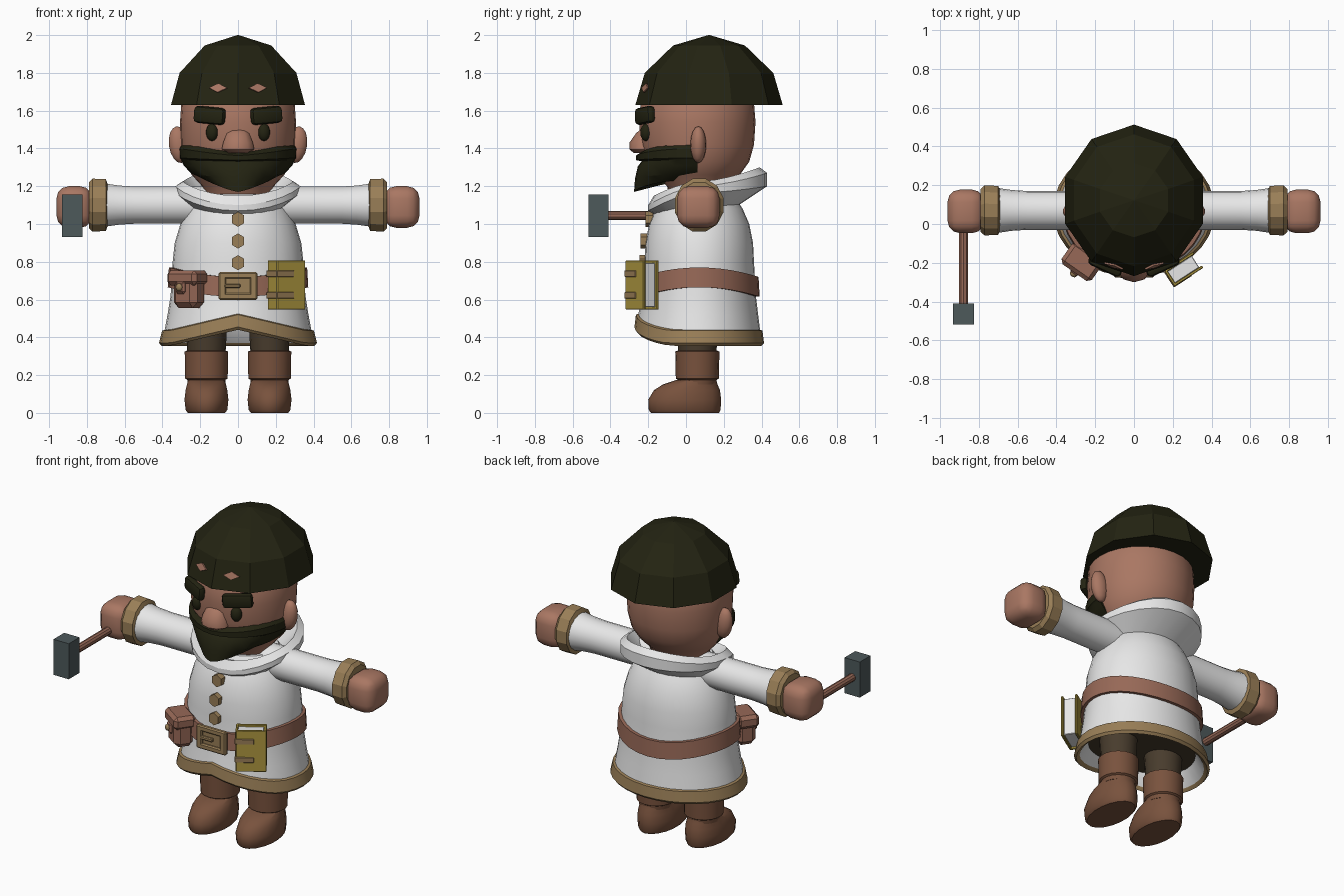
import bpy, bmesh, math
from math import sin, cos, pi, radians
from mathutils import Matrix, Vector, Euler

if "Cube" in bpy.data.objects:
    bpy.data.objects.remove(bpy.data.objects["Cube"])


def material(name, col):
    m = bpy.data.materials.new(name)
    m.diffuse_color = (*col, 1)
    m.use_nodes = True
    m.node_tree.nodes["Principled BSDF"].inputs["Base Color"].default_value = m.diffuse_color
    return m


HAIR = material("dark_hair", (0.017, 0.017, 0.006))
SKIN = material("skin", (0.40, 0.185, 0.125))
LEATHER = material("belt_leather", (0.31, 0.14, 0.095))
BOOT = material("boot_brown", (0.19, 0.085, 0.047))
TAN = material("tan_trim", (0.32, 0.21, 0.095))
WHITE = material("white_cloth", (0.80, 0.80, 0.80))
YELLOW = material("book_yellow", (0.42, 0.31, 0.05))
STEEL = material("steel", (0.075, 0.10, 0.105))
TROUSER = material("dark_trousers", (0.065, 0.045, 0.026))


def finish(name, bm, mats, smooth=35, matrix=None):
    bmesh.ops.recalc_face_normals(bm, faces=bm.faces)
    if matrix:
        bm.transform(matrix)
    me = bpy.data.meshes.new(name)
    bm.to_mesh(me)
    bm.free()
    for m in mats:
        me.materials.append(m)
    ob = bpy.data.objects.new(name, me)
    bpy.context.collection.objects.link(ob)
    if smooth:
        bpy.ops.object.select_all(action='DESELECT')
        ob.select_set(True)
        bpy.context.view_layer.objects.active = ob
        bpy.ops.object.shade_smooth_by_angle(angle=radians(smooth))
    return ob


def loft(name, rings, mats, bands=None, smooth=35, matrix=None, caps=(0, 0)):
    """Skin a list of point rings; bands gives a material slot per strip."""
    bm = bmesh.new()
    vs = [[bm.verts.new(p) for p in r] for r in rings]
    n = len(vs[0])
    for k in range(len(vs) - 1):
        for i in range(n):
            j = (i + 1) % n
            f = bm.faces.new((vs[k][i], vs[k][j], vs[k + 1][j], vs[k + 1][i]))
            f.material_index = bands[k] if bands else 0
    for r, slot in zip((vs[0], vs[-1]), caps):
        bm.faces.new(r).material_index = slot
    return finish(name, bm, mats, smooth, matrix)


def ring(z, rx, ry, cx=0, cy=0.0, n=20, start=pi / 2):
    return [(cx + rx * cos(start + 2 * pi * i / n), cy + ry * sin(start + 2 * pi * i / n), z)
            for i in range(n)]


def place(loc, rot=(0, 0, 0)):
    return Matrix.Translation(loc) @ Euler([radians(a) for a in rot]).to_matrix().to_4x4()


def box(name, size, loc, mat, rot=(0, 0, 0), bevel=0, seg=1, smooth=0):
    bm = bmesh.new()
    bmesh.ops.create_cube(bm, size=1)
    bmesh.ops.scale(bm, vec=size, verts=bm.verts)
    if bevel:
        bmesh.ops.bevel(bm, geom=bm.edges[:], offset=bevel, segments=seg, profile=0.5, affect='EDGES')
    return finish(name, bm, [mat], smooth, place(loc, rot))


def ball(name, size, loc, mat, rot=(0, 0, 0)):
    bm = bmesh.new()
    bmesh.ops.create_uvsphere(bm, u_segments=14, v_segments=8, radius=1)
    bmesh.ops.scale(bm, vec=size, verts=bm.verts)
    return finish(name, bm, [mat], 40, place(loc, rot))


def prism(name, n, rx, rz, depth, loc, mat, rot=(0, 0, 0)):
    """Flat-sided plug facing -y."""
    m = place(loc, rot) @ Matrix.Rotation(pi / 2, 4, 'X')
    return loft(name, [ring(-depth / 2, rx, rz, n=n), ring(depth / 2, rx, rz, n=n)], [mat], smooth=0, matrix=m)


CY = 0.07

# Coat with a peaked front hem, hollow underneath
coat = [(0.45, 0.33, 0.27, 0.6), (0.37, 0.385, 0.31, 1), (0.355, 0.405, 0.33, 1), (0.37, 0.418, 0.343, 1),
        (0.435, 0.402, 0.335, 1), (0.44, 0.388, 0.322, 1), (0.52, 0.373, 0.312, 0.6), (0.62, 0.357, 0.30, 0.2),
        (0.80, 0.346, 0.29, 0), (0.90, 0.335, 0.285, 0), (1.0, 0.305, 0.265, 0), (1.08, 0.265, 0.23, 0),
        (1.16, 0.20, 0.18, 0)]
rings = []
for z, rx, ry, w in coat:
    rings.append([(x, y, z + (0.085 * w * max(0, 1 - abs(x) / 0.36) if y < CY else 0))
                  for x, y, z in ring(z, rx, ry, cy=CY, n=32)])
loft("coat", rings, [WHITE, TAN, TROUSER], [0, 1, 1, 1, 1] + [0] * 7, caps=(2, 0))

# Belt rising over the hips
rings = []
for z, r in ((0.615, 0.34), (0.615, 0.372), (0.72, 0.366), (0.72, 0.33)):
    rings.append([(x, y, z + 0.05 * (x / r) ** 2) for x, y, z in ring(z, r, r - 0.052, cy=CY, n=32)])
loft("belt", rings, [LEATHER])

# Buckle frame and prong
for sz in (-1, 1):
    box("buckle_bar", (0.205, 0.03, 0.035), (0, -0.26, 0.672 + sz * 0.056), TAN, bevel=0.007)
for sx in (-1, 1):
    box("buckle_side", (0.04, 0.03, 0.14), (sx * 0.083, -0.26, 0.672), TAN, bevel=0.007)
box("buckle_plate", (0.15, 0.02, 0.1), (0, -0.25, 0.672), TAN)
box("buckle_prong", (0.085, 0.02, 0.022), (-0.03, -0.268, 0.672), TAN, bevel=0.005)

# Coat buttons
for z, y in ((0.795, -0.225), (0.91, -0.22), (1.025, -0.195)):
    prism("coat_button", 6, 0.038, 0.04, 0.04, (0, y, z), TAN)

# Hood collar: tilted bowl, high at the back
hood = [(0.24, -0.15, 0.22, 1.04, 1.08, 1.06), (0.33, -0.20, 0.43, 1.07, 1.165, 1.20),
        (0.33, -0.20, 0.43, 1.10, 1.20, 1.27), (0.29, -0.17, 0.39, 1.15, 1.225, 1.30),
        (0.20, -0.09, 0.26, 1.12, 1.13, 1.14)]
rings = []
for rx, yf, yb, zf, zs, zb in hood:
    pts = []
    for c, s, _ in ring(0, 1, 1, n=24):
        end, ry = (zf, CY - yf) if s < 0 else (zb, yb - CY)
        pts.append((rx * c, CY + ry * s, zs + (end - zs) * abs(s) ** 1.6))
    rings.append(pts)
loft("hood", rings, [WHITE], smooth=30)

# Head
head = [(1.08, 0.15, 0.13), (1.2, 0.19, 0.16), (1.26, 0.245, 0.225), (1.33, 0.285, 0.275), (1.42, 0.303, 0.3),
        (1.54, 0.307, 0.308), (1.64, 0.30, 0.30), (1.76, 0.24, 0.24)]
loft("head", [ring(z, a, b, cy=0.06, n=28) for z, a, b in head], [SKIN], smooth=50)

# Ten-sided hair dome
dome = [(1.63, 0.373, 0.39), (1.80, 0.325, 0.34), (1.945, 0.185, 0.19), (2.0, 0.004, 0.004)]
loft("hair", [ring(z, a, b, cy=0.122, n=10) for z, a, b in dome], [HAIR], smooth=0)

# Nose
nose = [(1.375, 0.05, 0.05), (1.395, 0.09, 0.075), (1.43, 0.083, 0.075), (1.48, 0.062, 0.04), (1.505, 0.035, 0.01)]
loft("nose", [ring(z, a, b, cy=-0.225, n=10) for z, a, b in nose], [SKIN], smooth=45)

# Beard and moustache with a mouth crease
beard = [(1.375, 1.43, 0.295, 0.30), (1.362, 1.40, 0.312, 0.325), (1.338, 1.35, 0.31, 0.325),
         (1.332, 1.34, 0.302, 0.295), (1.305, 1.31, 0.288, 0.315), (1.24, 1.265, 0.245, 0.33),
         (1.17, 1.235, 0.18, 0.335), (1.20, 1.25, 0.14, 0.22)]
rings = []
for zc, zs, rx, ry in beard:
    rings.append([(-rx * cos(pi * i / 16), 0.06 - ry * sin(pi * i / 16),
                   zc + (zs - zc) * abs(cos(pi * i / 16)) ** 1.3) for i in range(17)])
loft("beard", rings, [HAIR], smooth=25)

for s in (-1, 1):
    # Face details
    ball("ear", (0.055, 0.042, 0.098), (s * 0.312, 0.065, 1.42), SKIN, (0, s * 8, 0))
    ball("eye", (0.033, 0.028, 0.046), (s * 0.138, -0.213, 1.485), HAIR, (0, 0, s * 25))
    box("eyebrow", (0.18, 0.05, 0.09), (s * 0.15, -0.218, 1.575), HAIR, (0, s * -5, s * 25), 0.022, 2, 40)
    prism("forehead_patch", 4, 0.05, 0.025, 0.009, (s * 0.105, -0.216, 1.72), SKIN, (-17, 0, s * 18))

    # Sleeve, cuff and hand run outward along x
    out = Matrix.Translation((0, CY, 1.1)) @ Matrix.Rotation(s * pi / 2, 4, 'Y')
    arm = [(0.15, 0.10), (0.35, 0.10), (0.55, 0.10), (0.63, 0.105), (0.71, 0.117)]
    loft("sleeve", [ring(z, r, r, n=18) for z, r in arm], [WHITE], matrix=out)
    cuff = [(0.69, 0.115), (0.70, 0.142), (0.77, 0.145), (0.79, 0.125), (0.79, 0.09)]
    loft("cuff", [ring(z, r, r * 0.92, n=12, start=pi / 12) for z, r in cuff], [TAN], smooth=20, matrix=out)
    box("hand", (0.19, 0.225, 0.22), (s * 0.866, 0.065, 1.09), SKIN, bevel=0.065, seg=3, smooth=45)

    # Leg and boot
    x = s * 0.167
    loft("trouser_leg", [ring(0.3, 0.10, 0.10, x, 0.06, 16), ring(0.47, 0.11, 0.11, x, 0.06, 16)], [TROUSER])
    shaft = [(0.15, 0.10), (0.175, 0.103), (0.182, 0.114), (0.325, 0.117), (0.333, 0.095)]
    loft("boot_shaft", [ring(z, r, r, x, 0.06, 18) for z, r in shaft], [BOOT])
    foot = [(0, -0.005, 0.10, 0.18), (0.015, -0.007, 0.112, 0.19), (0.07, -0.007, 0.118, 0.193),
            (0.12, 0.005, 0.112, 0.175), (0.15, 0.022, 0.105, 0.145), (0.175, 0.055, 0.098, 0.105)]
    loft("boot_foot", [ring(z, a, b, x, c, 18) for z, c, a, b in foot], [BOOT], smooth=45)

# Hammer held forward in one hand
loft("hammer_handle", [ring(0.02, 0.024, 0.024, n=10), ring(0.44, 0.024, 0.024, n=10)], [LEATHER],
     matrix=Matrix.Translation((-0.878, 0.02, 1.045)) @ Matrix.Rotation(pi / 2, 4, 'X'))
box("hammer_head", (0.107, 0.107, 0.225), (-0.878, -0.463, 1.043), STEEL)

# Pouch on the belt
pouch = place((-0.268, -0.195, 0.66), (0, 0, -35))
for name, size, off, mat, bev in (("pouch_body", (0.15, 0.12, 0.16), (0.01, 0, -0.025), LEATHER, 0.03),
                                  ("pouch_flap", (0.19, 0.135, 0.08), (0, 0, 0.055), LEATHER, 0.02),
                                  ("pouch_tab", (0.06, 0.03, 0.07), (0, -0.06, 0.005), LEATHER, 0.012)):
    box(name, size, pouch @ Vector(off), mat, (0, 0, -35), bev, 1, 0)
ball("pouch_stud", (0.02, 0.015, 0.02), pouch @ Vector((0, -0.077, 0.005)), TAN, (0, 0, -35))

# Book hung from the belt, spine toward the buckle
book = place((0.257, -0.232, 0.677), (0, 0, 33))
for name, size, off, mat in (("book_front_cover", (0.175, 0.014, 0.26), (0, -0.042, 0), YELLOW),
                             ("book_back_cover", (0.175, 0.014, 0.26), (0, 0.042, 0), YELLOW),
                             ("book_spine", (0.014, 0.09, 0.26), (-0.083, 0, 0), YELLOW),
                             ("book_pages", (0.15, 0.072, 0.235), (-0.004, 0, 0), WHITE),
                             ("book_upper_strap", (0.11, 0.104, 0.035), (-0.04, 0, 0.06), TAN),
                             ("book_lower_strap", (0.11, 0.104, 0.035), (-0.04, 0, -0.055), TAN)):
    box(name, size, book @ Vector(off), mat, (0, 0, 33), 0.003)
